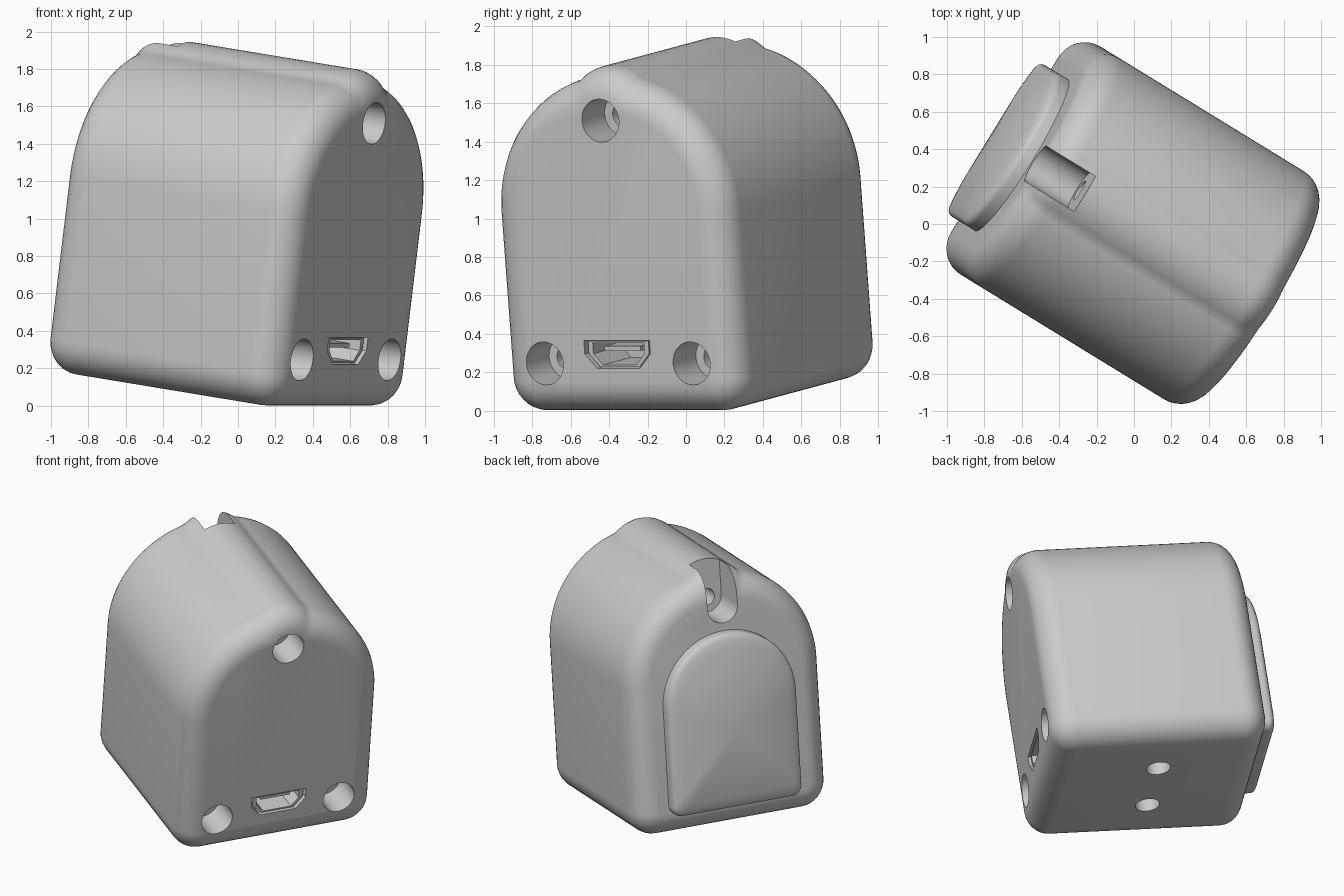
import bpy, bmesh, math
from mathutils import Matrix

if "Cube" in bpy.data.objects:
    bpy.data.objects.remove(bpy.data.objects["Cube"], do_unlink=True)

# One plain grey plastic
grey = bpy.data.materials.new("plain_grey")
grey.use_nodes = True
grey.diffuse_color = (0.6, 0.6, 0.6, 1)
grey.node_tree.nodes["Principled BSDF"].inputs["Base Color"].default_value = (0.6, 0.6, 0.6, 1)

# Local frame: x runs toward the socket face, z up the arch; then turned and tilted
POSE = Matrix.Rotation(math.radians(-31.5), 4, 'Z') @ Matrix.Rotation(math.radians(8), 4, 'Y')
FRONT, BACK, BASE = 0.635, -0.85, 0.07
FILLET, ARCH_Z, BOSS_Z, BOSS_R = 0.16, 1.12, 1.614, 0.27


def loft(name, rings):
    """Skin matching rings of points and cap both ends."""
    bm = bmesh.new()
    loops = [[bm.verts.new(p) for p in ring] for ring in rings]
    n = len(loops[0])
    for one, two in zip(loops, loops[1:]):
        for i in range(n):
            j = (i + 1) % n
            bm.faces.new((one[i], one[j], two[j], two[i]))
    bm.faces.new(loops[0])
    bm.faces.new(loops[-1])
    bmesh.ops.recalc_face_normals(bm, faces=bm.faces)
    mesh = bpy.data.meshes.new(name)
    bm.to_mesh(mesh)
    bm.free()
    mesh.materials.append(grey)
    obj = bpy.data.objects.new(name, mesh)
    bpy.context.collection.objects.link(obj)
    obj.matrix_world = POSE
    return obj


def prism(name, outline, x0, x1):
    return loft(name, [[(x, y, z) for y, z in outline] for x in (x0, x1)])


def circle(y, z, r, n=40):
    return [(y + r * math.cos(k * math.tau / n), z + r * math.sin(k * math.tau / n)) for k in range(n)]


def arch(half, base, corner, centre, inset=0, boss=0):
    """Arched outline with round lower corners and an optional screw boss on top."""
    pts = []

    def corner_arc(side, start):
        for k in range(9):
            t = math.radians(start + 90 * k / 8)
            r = corner - inset
            pts.append((side * (half - corner) + r * math.cos(t), base + corner + r * math.sin(t)))

    corner_arc(1, 270)
    lift = BOSS_Z - centre
    for k in range(73):
        t = math.pi * k / 72
        r = half - inset
        under = (boss - inset) ** 2 - (lift * math.cos(t)) ** 2
        if boss and under > 0:
            r = max(r, lift * math.sin(t) + math.sqrt(under))
        pts.append((r * math.cos(t), centre + r * math.sin(t)))
    corner_arc(-1, 180)
    return pts


def cut(target, cutter):
    mod = target.modifiers.new("cut", 'BOOLEAN')
    mod.operation, mod.solver, mod.object = 'DIFFERENCE', 'EXACT', cutter
    bpy.context.view_layer.objects.active = target
    bpy.ops.object.modifier_apply(modifier=mod.name)
    bpy.data.objects.remove(cutter, do_unlink=True)


# Housing with rounded rims at both ends
rings = []
for end, sign in ((BACK, 1), (FRONT, -1)):
    steps = range(9) if sign > 0 else range(8, -1, -1)
    for k in steps:
        t = math.pi / 2 * k / 8
        inset = FILLET * (1 - math.sin(t))
        x = end + sign * FILLET * (1 - math.cos(t))
        rings.append([(x, y, z) for y, z in arch(0.715, BASE, 0.18, ARCH_Z, inset, BOSS_R)])
housing = loft("housing", rings)

# Counterbored screw holes in the socket face
for y, z in ((-0.448, 0.337), (0.448, 0.337), (0, BOSS_Z)):
    cut(housing, prism("bore", circle(y, z, 0.113), FRONT - 0.23, FRONT + 0.1))
    cut(housing, prism("pilot", circle(y, z, 0.065, 24), FRONT - 0.5, FRONT - 0.2))

# Open-topped screw slot at the back of the ridge
slot = [(0.11 * math.cos(t), BOSS_Z + 0.11 * math.sin(t))
        for t in (math.pi + math.pi * k / 20 for k in range(21))]
slot += [(0.11, 2.1), (-0.11, 2.1)]
cut(housing, prism("slot", slot, BACK - 0.1, -0.573))
cut(housing, prism("pilot", circle(0, BOSS_Z, 0.06, 24), -0.6, -0.3))

# Two holes in the underside
for y in (-0.25, 0.25):
    low, high = BASE - 0.1, BASE + 0.3
    ring = circle(-0.14, y, 0.083)
    cut(housing, loft("mount", [[(a, b, z) for a, b in ring] for z in (low, high)]))

# Cable socket opening, metal sleeve and contact tongue
MID = 0.386


def socket(scale):
    half = [(0.13, -0.075), (0.2, 0), (0.2, 0.072)]
    pts = half + [(-y, z) for y, z in reversed(half)]
    return [(y * scale, MID + z * scale) for y, z in pts]


cut(housing, prism("opening", socket(1), 0.3, FRONT + 0.1))
sleeve = prism("socket_sleeve", socket(0.92), 0.29, 0.62)
cut(sleeve, prism("hollow", socket(0.78), 0.34, 0.7))
tongue = prism("socket_tongue", [(-0.11, 0.395), (0.11, 0.395), (0.11, 0.42), (-0.11, 0.42)], 0.32, 0.58)

# Domed cover on the back
outline = arch(0.475, 0.22, 0.07, 0.975)
PIVOT = 0.8
shape = [(1, -0.05), (1, 0.05), (0.993, 0.066), (0.975, 0.078)]
shape += [(s, 0.08 + 0.07 * (1 - s * s)) for s in (0.94, 0.85, 0.7, 0.55, 0.4, 0.25, 0.1)]
cover = loft("domed_cover", [[(BACK - out, y * s, PIVOT + (z - PIVOT) * s) for y, z in outline]
                             for s, out in shape])

# Smooth shading with crisp edges
bpy.ops.object.select_all(action='DESELECT')
for obj in (housing, sleeve, tongue, cover):
    obj.select_set(True)
bpy.context.view_layer.objects.active = housing
bpy.ops.object.shade_smooth_by_angle(angle=math.radians(32))
